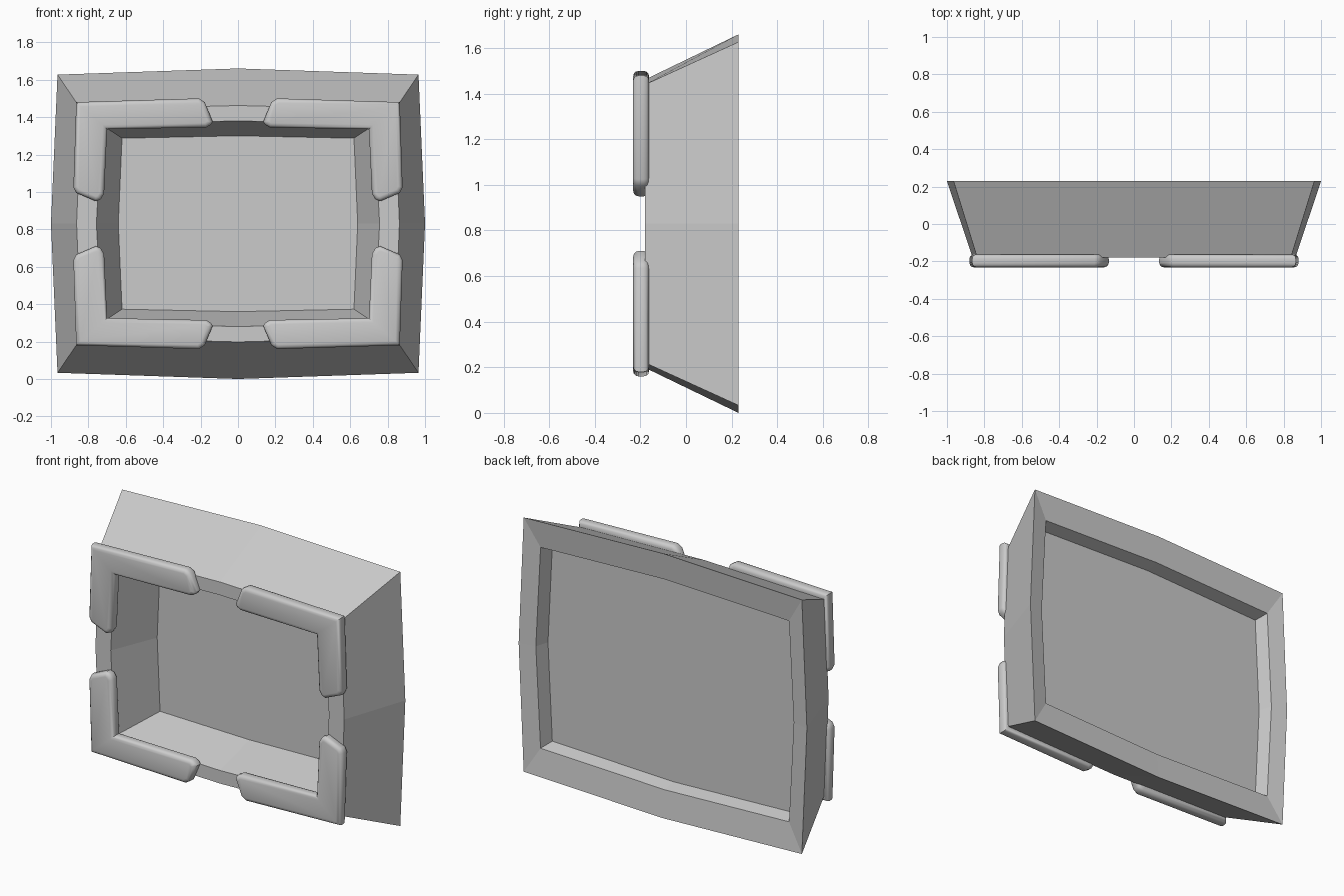
import bpy, bmesh

if "Cube" in bpy.data.objects:
    bpy.data.objects.remove(bpy.data.objects["Cube"])

ZC = 0.83  # height of the model centre


def ring(bm, y, cx, cz, mx, mz):
    """Eight-point bowed rectangle: corners (cx, cz), side middles mx and mz."""
    pts = [(cx, cz), (0, mz), (-cx, cz), (-mx, 0),
           (-cx, -cz), (0, -mz), (cx, -cz), (mx, 0)]
    return [bm.verts.new((x, y, ZC + z)) for x, z in pts]


def finish(bm, name):
    bmesh.ops.recalc_face_normals(bm, faces=bm.faces[:])
    me = bpy.data.meshes.new(name)
    bm.to_mesh(me)
    bm.free()
    ob = bpy.data.objects.new(name, me)
    bpy.context.collection.objects.link(ob)
    return ob


# Housing: front panel, tunnel, front rim, outer wall, back rim, rear recess
bm = bmesh.new()
rings = [ring(bm, *r) for r in (
    (0.113, 0.62, 0.457, 0.64, 0.47),
    (-0.18, 0.73, 0.53, 0.757, 0.55),
    (-0.18, 0.838, 0.61, 0.863, 0.632),
    (0.23, 0.965, 0.797, 1.0, 0.83),
    (0.21, 0.862, 0.63, 0.895, 0.66),
    (0.125, 0.84, 0.612, 0.87, 0.642))]
for a, b in zip(rings, rings[1:]):
    for i in range(8):
        j = (i + 1) % 8
        bm.faces.new((a[i], a[j], b[j], b[i]))
bm.faces.new(rings[0])
bm.faces.new(rings[-1])
finish(bm, "screen_housing")

# Corner brackets: L-shaped pads with rounded rims, one per corner
L = [(0.21, 0.67), (0.178, 0.65), (0.135, 0.545), (0.145, 0.53), (0.17, 0.515),
     (0.70, 0.505), (0.716, 0.16), (0.735, 0.13), (0.76, 0.12),
     (0.865, 0.165), (0.88, 0.195), (0.865, 0.65)]
for sx, side in ((-1, "left"), (1, "right")):
    for sz, level in ((-1, "lower"), (1, "upper")):
        bm = bmesh.new()
        front = [bm.verts.new((sx * x, -0.232, ZC + sz * z)) for x, z in L]
        back = [bm.verts.new((sx * x, -0.162, ZC + sz * z)) for x, z in L]
        bm.faces.new(front)
        bm.faces.new(back)
        n = len(L)
        for i in range(n):
            j = (i + 1) % n
            bm.faces.new((front[i], front[j], back[j], back[i]))
        bmesh.ops.recalc_face_normals(bm, faces=bm.faces[:])
        rim = [e for e in bm.edges if abs(e.verts[0].co.y - e.verts[1].co.y) < 1e-5]
        bmesh.ops.bevel(bm, geom=rim, offset=0.026, segments=3, profile=0.5,
                        affect='EDGES', clamp_overlap=True)
        ob = finish(bm, f"{level}_{side}_bracket")
        bpy.ops.object.select_all(action='DESELECT')
        ob.select_set(True)
        bpy.context.view_layer.objects.active = ob
        bpy.ops.object.shade_smooth_by_angle(angle=0.7)
